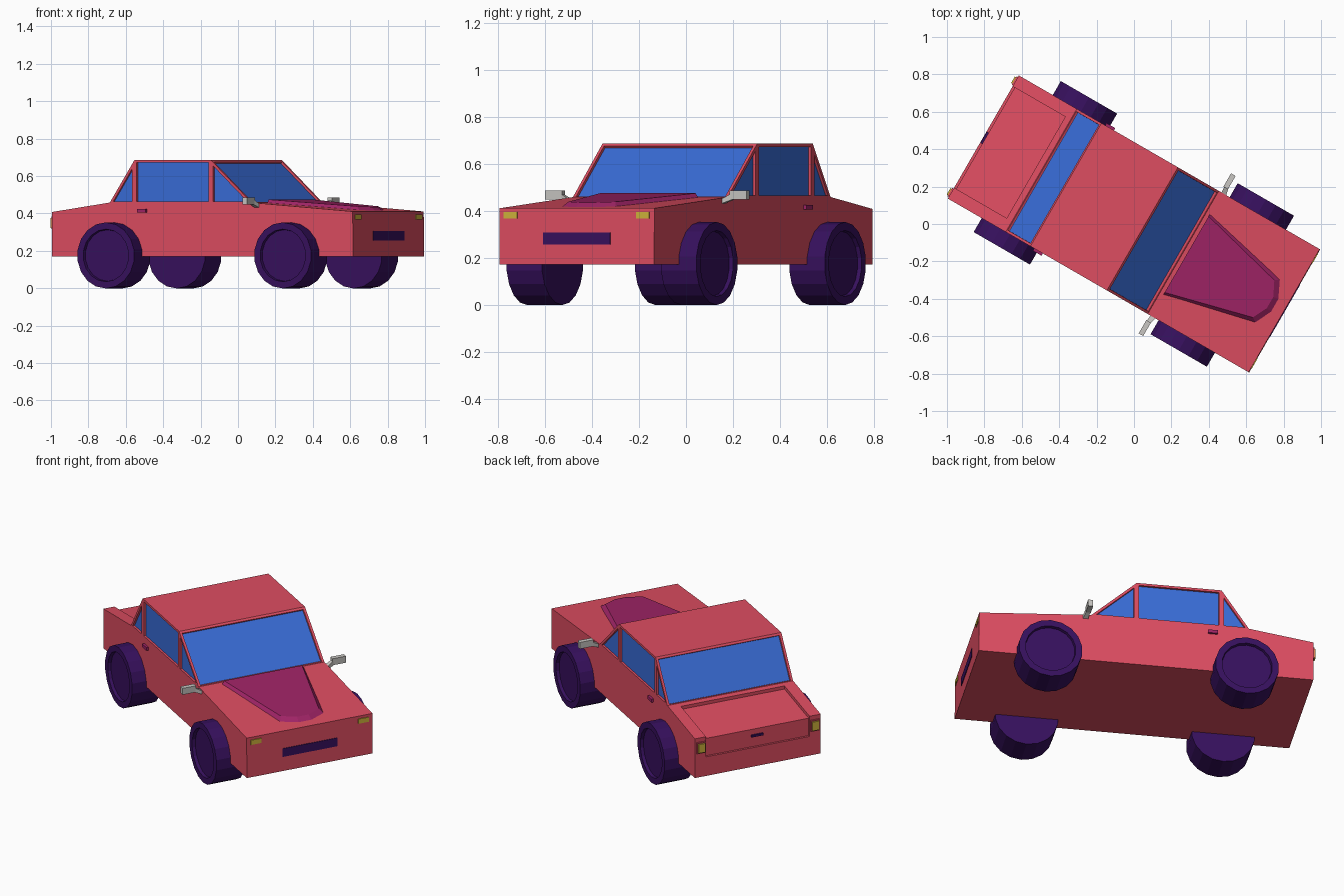
import bpy, bmesh, math
from mathutils import Matrix, Vector

if "Cube" in bpy.data.objects:
    bpy.data.objects.remove(bpy.data.objects["Cube"])

TURN = Matrix.Rotation(math.radians(-30), 4, 'Z')  # car is parked at an angle; local +x is its nose


def material(name, r, g, b):
    lin = lambda c: ((c / 255 + 0.055) / 1.055) ** 2.4 if c > 10 else c / 255 / 12.92
    m = bpy.data.materials.new(name)
    m.diffuse_color = (lin(r), lin(g), lin(b), 1)
    m.use_nodes = True
    m.node_tree.nodes["Principled BSDF"].inputs["Base Color"].default_value = m.diffuse_color
    return m


RED = material("red_paint", 222, 77, 97)
BLUE = material("blue_glass", 57, 109, 216)
DARK = material("dark_purple_rubber", 55, 16, 94)
MAGENTA = material("magenta_trim", 160, 36, 102)
YELLOW = material("yellow_lamp", 208, 180, 60)
SILVER = material("silver", 200, 198, 194)


def finish(name, bm, *mats):
    bmesh.ops.recalc_face_normals(bm, faces=bm.faces)
    me = bpy.data.meshes.new(name)
    bm.to_mesh(me)
    bm.free()
    for m in mats:
        me.materials.append(m)
    ob = bpy.data.objects.new(name, me)
    bpy.context.collection.objects.link(ob)
    ob.matrix_world = TURN
    return ob


def loft(name, lower, upper, mat):
    """Solid between two matching loops of points."""
    bm = bmesh.new()
    a = [bm.verts.new(p) for p in lower]
    b = [bm.verts.new(p) for p in upper]
    bm.faces.new(a)
    bm.faces.new(b)
    n = len(a)
    for i in range(n):
        j = (i + 1) % n
        bm.faces.new((a[i], a[j], b[j], b[i]))
    return finish(name, bm, mat)


def prism(name, profile, half, mat):
    """Side profile (x, z) extruded across the width."""
    return loft(name, [(x, -half, z) for x, z in profile],
                [(x, half, z) for x, z in profile], mat)


def box(name, lo, hi, mat):
    return prism_y(name, [(lo[0], lo[2]), (hi[0], lo[2]), (hi[0], hi[2]), (lo[0], hi[2])],
                   lo[1], hi[1], mat)


def prism_y(name, profile, y0, y1, mat):
    return loft(name, [(x, y0, z) for x, z in profile],
                [(x, y1, z) for x, z in profile], mat)


# Lower body with a shallow recess for the trunk lid
body = prism("body", [(-.93, .17), (.93, .17), (.927, .41), (.31, .457),
                      (-.577, .457), (-.93, .407)], .38, RED)
cutter = prism("trunk_cutter", [(-.605, .6), (-.605, .434), (-.917, .39), (-.917, .285),
                                (-1.0, .285), (-1.0, .6)], .313, RED)
cutter.hide_render = True
mod = body.modifiers.new("trunk_recess", 'BOOLEAN')
mod.operation, mod.solver, mod.object = 'DIFFERENCE', 'EXACT', cutter
bpy.context.view_layer.objects.active = body
bpy.ops.object.modifier_apply(modifier=mod.name)
bpy.data.objects.remove(cutter)

# Cabin: every face but the roof gets a sunken pane
bm = bmesh.new()
outline = [(-.577, .45), (-.42, .45), (.052, .45), (.312, .45), (.052, .685), (-.42, .685)]
R, L = ([bm.verts.new((x, s * .38, z)) for x, z in outline] for s in (-1, 1))
panes = []
for side in (R, L):
    for ids in ((0, 1, 5), (1, 2, 4, 5), (2, 3, 4)):
        panes.append(bm.faces.new([side[i] for i in ids]))
for i, j in ((3, 4), (5, 0)):
    panes.append(bm.faces.new((R[i], R[j], L[j], L[i])))
bm.faces.new((R[4], R[5], L[5], L[4]))
for i in range(3):
    bm.faces.new((R[i], R[i + 1], L[i + 1], L[i]))
bmesh.ops.recalc_face_normals(bm, faces=bm.faces)
bmesh.ops.inset_individual(bm, faces=panes, thickness=.014, use_even_offset=True)
bmesh.ops.inset_individual(bm, faces=panes, thickness=.0005, depth=-.012, use_even_offset=True)
for f in panes:
    f.material_index = 1
finish("cabin", bm, RED, BLUE)

# Raised hood panel following the hood slope
hood_z = lambda x: .457 - (x - .31) * .076
base = [(.325, -.25), (.83, -.134), (.875, -.04), (.875, .04), (.83, .134), (.325, .25)]
top = [(.325, -.235), (.80, -.115), (.84, -.035), (.84, .035), (.80, .115), (.325, .235)]
loft("hood_panel", [(x, y, hood_z(x) - .004) for x, y in base],
     [(x, y, hood_z(x) + .018) for x, y in top], MAGENTA)

# Wheels with a sunken hub disc
for s, side in ((-1, "right"), (1, "left")):
    for x, end in ((.545, "front"), (-.547, "rear")):
        bm = bmesh.new()
        bmesh.ops.create_cone(bm, cap_ends=True, segments=18, radius1=.1765, radius2=.1765, depth=.174)
        hub = [f for f in bm.faces if f.normal.z > .9]
        bmesh.ops.inset_region(bm, faces=hub, thickness=.036)
        bmesh.ops.inset_region(bm, faces=hub, thickness=.003, depth=-.018)
        # wheel axis turned outwards
        rot = Matrix.Rotation(math.radians(-90 * s), 4, 'X')
        bmesh.ops.transform(bm, verts=bm.verts,
                            matrix=Matrix.Translation((x, s * .379, .175)) @ rot)
        finish(f"{end}_{side}_wheel", bm, DARK)

# Paired small parts
for s, side in ((-1, "right"), (1, "left")):
    box(side + "_headlight", (.92, s * .293, .366), (.932, s * .357, .394), YELLOW)
    box(side + "_tail_lamp_housing", (-.938, s * .318, .315), (-.92, s * .37, .382), RED)
    box(side + "_tail_lamp", (-.946, s * .324, .322), (-.93, s * .364, .375), YELLOW)
    box(side + "_door_handle", (-.397, s * .375, .404), (-.343, s * .394, .423), MAGENTA)
    # mirror: slanted arm and blocky head
    box(side + "_mirror_head", (.314, s * .412, .447), (.342, s * .494, .486), SILVER)
    loft(side + "_mirror_arm",
         [(x, s * .372, z) for x, z in ((.322, .428), (.352, .428), (.352, .448), (.322, .448))],
         [(x, s * .425, z) for x, z in ((.318, .448), (.340, .448), (.340, .475), (.318, .475))],
         SILVER)

# Grille and trunk handle
box("grille", (.92, -.165, .256), (.932, .165, .306), DARK)
box("trunk_handle", (-.928, -.035, .346), (-.91, .035, .358), DARK)
